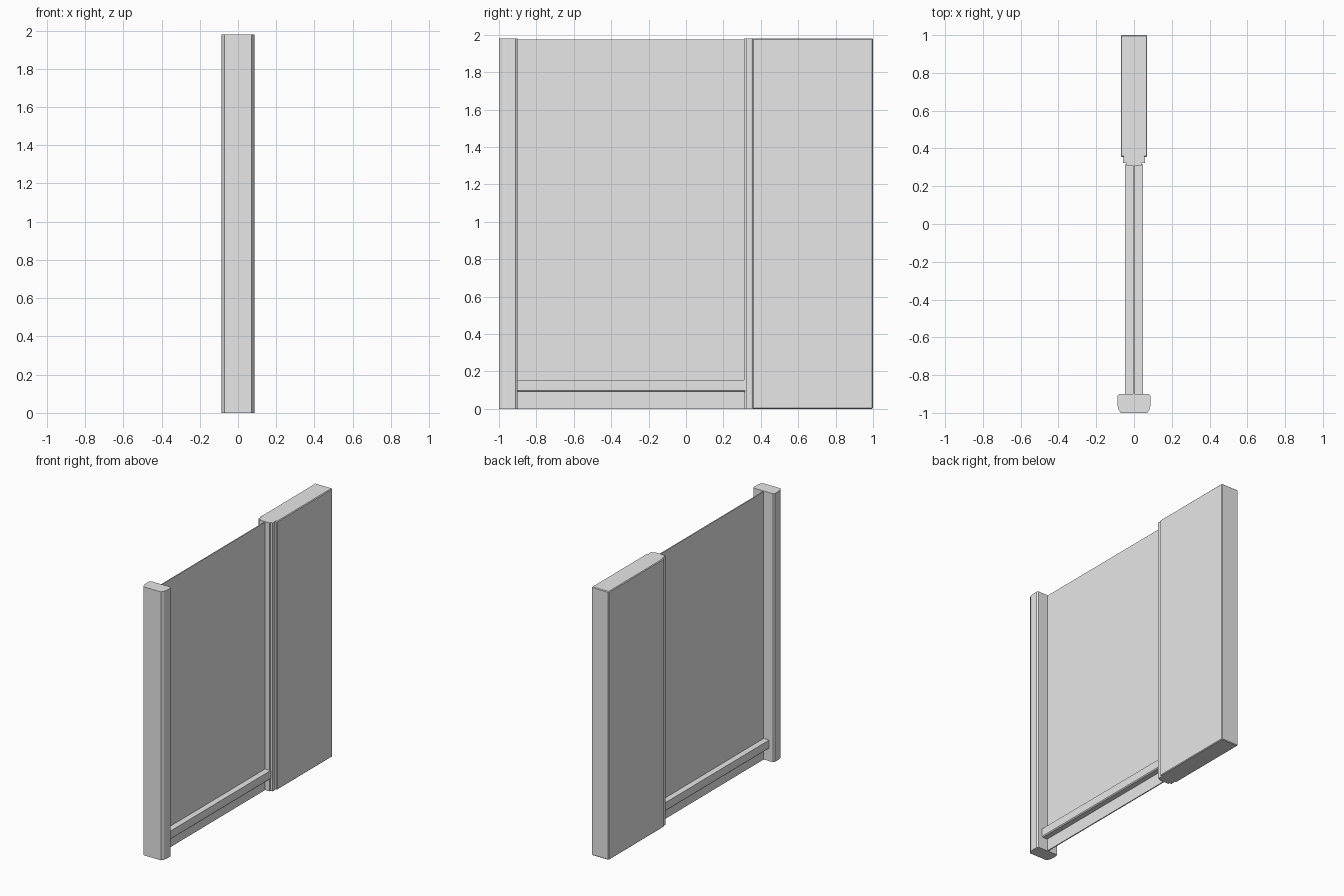
import bpy, bmesh
from mathutils import Vector

cube = bpy.data.objects.get("Cube")
if cube:
    bpy.data.objects.remove(cube, do_unlink=True)

HEIGHT = 1.98

grey = bpy.data.materials.new("light grey")
grey.use_nodes = True
COLOUR = (0.8, 0.8, 0.8, 1)
grey.diffuse_color = COLOUR
grey.node_tree.nodes["Principled BSDF"].inputs["Base Color"].default_value = COLOUR


def extrude_profile(name, points, direction):
    """Close a planar outline into a solid along the given direction."""
    bm = bmesh.new()
    face = bm.faces.new([bm.verts.new(p) for p in points])
    ext = bmesh.ops.extrude_face_region(bm, geom=[face])
    moved = [v for v in ext["geom"] if isinstance(v, bmesh.types.BMVert)]
    bmesh.ops.translate(bm, verts=moved, vec=Vector(direction))
    bmesh.ops.recalc_face_normals(bm, faces=bm.faces)
    mesh = bpy.data.meshes.new(name)
    bm.to_mesh(mesh)
    bm.free()
    mesh.materials.append(grey)
    obj = bpy.data.objects.new(name, mesh)
    bpy.context.collection.objects.link(obj)
    return obj


def upright(name, half, z0=0, z1=HEIGHT):
    """Mirror a half outline of (x, y) points across x = 0 and raise it."""
    outline = half + [(-x, y) for x, y in reversed(half)]
    return extrude_profile(name, [(x, y, z0) for x, y in outline], (0, 0, z1 - z0))


def bevel(obj, width):
    mod = obj.modifiers.new("edge bevel", "BEVEL")
    mod.width = width
    mod.segments = 1


# End post with chamfered front corners
upright("end_post", [(0.07, -1), (0.082, -0.982), (0.0875, -0.96),
                     (0.0875, -0.911), (0.079, -0.9)])

# Thin pane between the post and the channel
upright("thin_panel", [(0.004, -0.905), (0.004, 0.33)], 0, 1.975)

# Stepped channel that joins the pane to the thick panel
upright("stepped_channel", [(0.04, 0.31), (0.04, 0.322), (0.058, 0.322),
                            (0.058, 0.35), (0.05, 0.364)])

# Thick fixed panel
thick = upright("thick_panel", [(0.07, 0.356), (0.07, 1)])
bevel(thick, 0.005)

# Horizontal rail on both sides of the pane
rail_half = [(0.042, 0.09), (0.048, 0.097), (0.048, 0.155)]
rail = rail_half + [(-x, z) for x, z in reversed(rail_half)]
extrude_profile("lower_rail", [(x, -0.902, z) for x, z in rail], (0, 1.217, 0))
